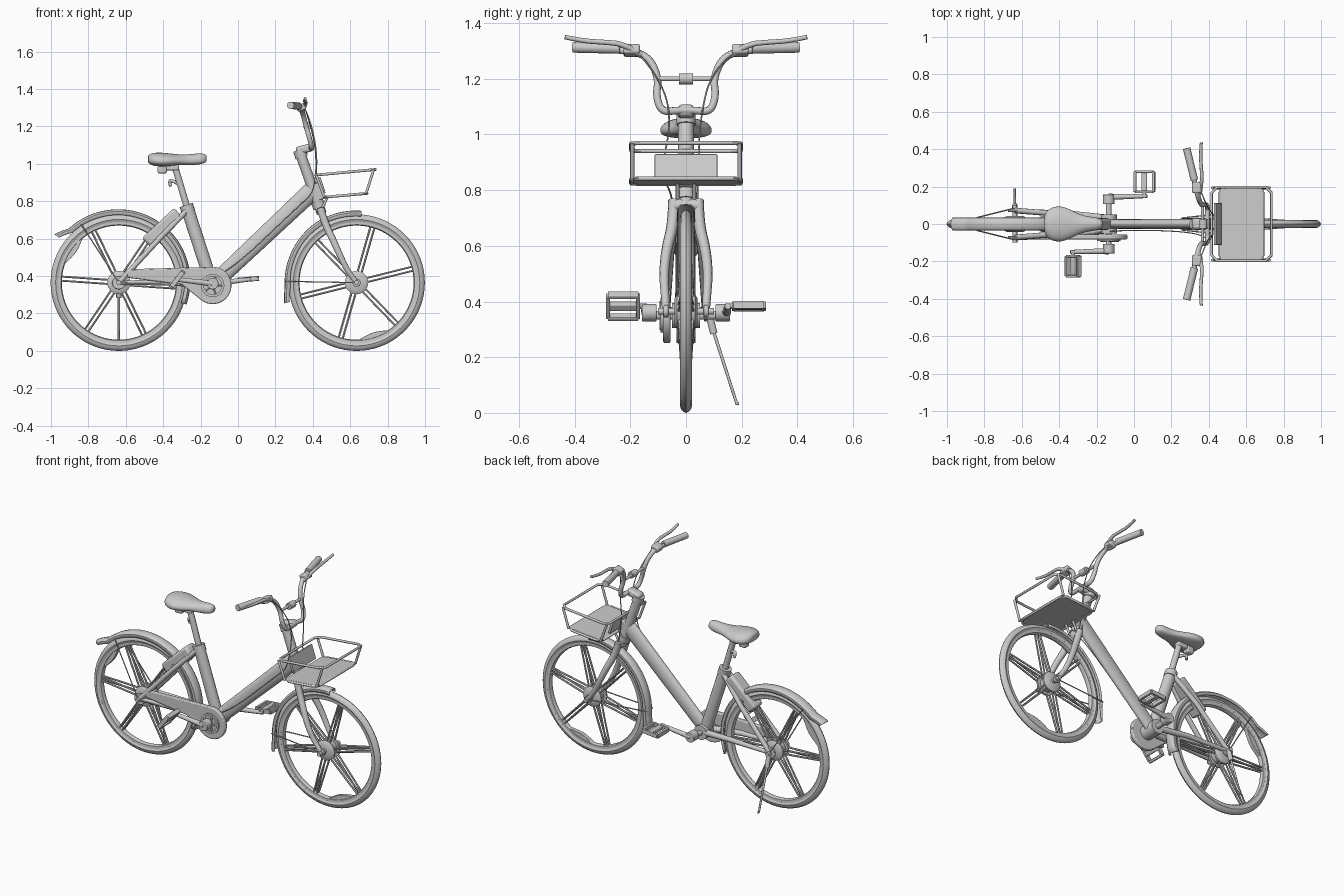
import bpy, bmesh
from math import sin, cos, pi, radians
from mathutils import Vector

if "Cube" in bpy.data.objects:
    bpy.data.objects.remove(bpy.data.objects["Cube"])

def finish(name, me, angle=40):
    ob = bpy.data.objects.new(name, me)
    bpy.context.collection.objects.link(ob)
    bpy.ops.object.select_all(action='DESELECT')
    ob.select_set(True)
    bpy.context.view_layer.objects.active = ob
    bpy.ops.object.shade_smooth_by_angle(angle=radians(angle))
    return ob

def mesh_obj(name, verts, faces, angle=40):
    me = bpy.data.meshes.new(name)
    me.from_pydata(verts, [], faces)
    bm = bmesh.new()
    bm.from_mesh(me)
    bmesh.ops.recalc_face_normals(bm, faces=bm.faces)
    bm.to_mesh(me)
    bm.free()
    return finish(name, me, angle)

def tube(name, paths, r, radii=None, smooth=False, cyclic=False, res=3):
    """Round tubes along one or several point paths, turned into a mesh."""
    cu = bpy.data.curves.new(name, 'CURVE')
    cu.dimensions, cu.bevel_depth, cu.bevel_resolution, cu.use_fill_caps = '3D', r, res, True
    for pts in paths:
        sp = cu.splines.new('NURBS' if smooth else 'POLY')
        sp.points.add(len(pts) - 1)
        for i, p in enumerate(pts):
            sp.points[i].co = (*p, 1)
            sp.points[i].radius = radii[i] if radii else 1
        sp.use_cyclic_u = cyclic
        if smooth:
            sp.order_u, sp.use_endpoint_u, sp.resolution_u = 3, True, 6
    tmp = bpy.data.objects.new(name, cu)
    bpy.context.collection.objects.link(tmp)
    me = bpy.data.meshes.new_from_object(tmp.evaluated_get(bpy.context.evaluated_depsgraph_get()))
    bpy.data.objects.remove(tmp)
    return finish(name, me)

def grid_faces(n, m, closed_n, closed_m):
    return [(i*m + j, i*m + (j+1) % m, (i+1) % n*m + (j+1) % m, (i+1) % n*m + j)
            for i in range(n if closed_n else n-1) for j in range(m if closed_m else m-1)]

def lathe(name, profile, x, z, y=0, seg=48):
    """Closed (radius, y) profile turned round an axis along y."""
    v = [(x + r*cos(2*pi*i/seg), y + h, z + r*sin(2*pi*i/seg)) for i in range(seg) for r, h in profile]
    return mesh_obj(name, v, grid_faces(seg, len(profile), True, True))

def prism(name, pts, y0, y1, bevel=0.003):
    n = len(pts)
    v = [(a, y, b) for y in (y0, y1) for a, b in pts]
    f = [tuple(range(n)), tuple(range(n, 2*n))] + [(i, (i+1) % n, n+(i+1) % n, n+i) for i in range(n)]
    ob = mesh_obj(name, v, f)
    m = ob.modifiers.new('bevel', 'BEVEL')
    m.width, m.segments, m.limit_method = bevel, 2, 'ANGLE'

def disc(name, x, y0, y1, z, r, seg=28):
    prism(name, [(x + r*cos(2*pi*i/seg), z + r*sin(2*pi*i/seg)) for i in range(seg)], y0, y1)

def box(name, c, size, tilt=0, bevel=0.004):
    """Bevelled box, tilted in the side plane."""
    (hx, hy, hz), t = (s/2 for s in size), radians(tilt)
    prism(name, [(c[0] + a*hx*cos(t) - b*hz*sin(t), c[2] + a*hx*sin(t) + b*hz*cos(t))
                 for a, b in ((-1, -1), (1, -1), (1, 1), (-1, 1))], c[1]-hy, c[1]+hy, bevel)

def fender(name, cx, cz, stations, w, n=40):
    """U-section swept over (angle, radius) stations."""
    v, sec = [], [(-1, -.03), (-.95, -.012), (-.6, -.002), (0, 0), (.6, -.002), (.95, -.012), (1, -.03)]
    for i in range(n + 1):
        t = i/n*(len(stations)-1)
        k = min(int(t), len(stations)-2)
        a, r = (stations[k][q]*(1-t+k) + stations[k+1][q]*(t-k) for q in (0, 1))
        v += [(cx + (r+d)*cos(radians(a)), y*w, cz + (r+d)*sin(radians(a))) for y, d in sec]
    mesh_obj(name, v, grid_faces(n+1, len(sec), False, False)).modifiers.new('thickness', 'SOLIDIFY').thickness = .004

RX, FX, WZ, BX, BZ = -.637, .634, .365, -.135, .35   # axles and crank centre

# Wheels
for name, cx, a0, patch in (('rear', RX, -4, 145), ('front', FX, 14, -72)):
    lathe(name + '_tyre', [(.325, -.016), (.338, -.022), (.352, -.018), (.362, -.008), (.365, 0), (.362, .008),
                           (.352, .018), (.338, .022), (.325, .016)], cx, WZ, seg=72)
    lathe(name + '_rim', [(.305, -.008), (.31, -.015), (.328, -.016), (.328, .016), (.31, .015), (.305, .008)], cx, WZ, seg=72)
    disc(name + '_hub', cx, -.03, .03, WZ, .045)
    for s in (-1, 1):
        lathe(name + '_hub_flange', [(.01, s*.02), (.062, s*.02), (.062, s*.032), (.045, s*.042), (.01, s*.042)], cx, WZ, seg=32)
    tube(name + '_axle', [[(cx, -.1, WZ), (cx, .1, WZ)]], .013)
    rods, c = [], Vector((cx, 0, WZ))
    for k in range(24):
        a, q, s = radians(a0 + 60*(k // 4)), k % 2*2 - 1, k // 2 % 2*2 - 1
        d, p = Vector((cos(a), 0, sin(a))), Vector((-sin(a), 0, cos(a)))*q*.011
        rods.append([c + d*.05 + p + Vector((0, s*.025, 0)), c + d*.31 + p + Vector((0, s*.008, 0))])
    tube(name + '_spokes', rods, .0058, res=1)
    arc = [(patch - 20 + 4*i, .318 - .037*sin(pi*i/10)) for i in range(11)] + [(patch + 20 - 4*i, .32) for i in range(1, 10)]
    prism(name + '_rim_patch', [(cx + r*cos(radians(a)), WZ + r*sin(radians(a))) for a, r in arc], -.013, .013, .002)

# Fenders and their wire stays
fender('rear_fender', RX, WZ, [(-18, .38), (40, .388), (90, .392), (133, .395), (143, .43)], .035)
fender('front_fender', FX, WZ, [(86, .385), (120, .388), (160, .385), (184, .385), (196, .402)], .032)
tube('rear_fender_stays', [[(RX, s*.085, WZ), (-.84, s*.034, .68)] for s in (-1, 1)], .0035, res=1)
tube('front_fender_stays', [[(FX, s*.075, WZ), (.255, s*.032, .372)] for s in (-1, 1)], .0035, res=1)

# Main frame tubes
tube('down_tube', [[(-.13, 0, .36), (.395, 0, .855)]], .048, [.9, 1.05], res=6).scale.y = .58
tube('seat_tube', [[(-.14, 0, .36), (-.272, 0, .765)]], .035, res=6).scale.y = .9
tube('seat_tube_collar', [[(-.264, 0, .74), (-.277, 0, .78)]], .037, res=6)
tube('seat_post', [[(-.27, 0, .76), (-.337, 0, .985)]], .0185)
tube('seat_clamp_lever', [[(-.315, 0, .89), (-.345, .02, .91), (-.37, .03, .91), (-.36, .035, .88)]], .009, smooth=True)
box('seat_clamp', (-.35, 0, .98), (.07, .04, .03), 0, .008)
box('seat_rear_clip', (-.405, 0, .97), (.05, .045, .045), 0, .01)
tube('head_tube', [[(.335, 0, 1.05), (.43, 0, .78)]], .028, res=6)
for a, b in (((.327, 0, 1.075), (.341, 0, 1.035)), ((.422, 0, .80), (.437, 0, .765))):
    tube('headset_cup', [[a, b]], .034, res=6)
tube('bottom_bracket', [[(BX, -.05, BZ), (BX, .05, BZ)]], .045, res=6)
for s in (-1, 1):
    tube('chain_stay', [[(RX, s*.07, WZ), (-.35, s*.055, .365), (BX, s*.03, BZ)]], .015, [.8, 1.1, 1.3])
    tube('seat_stay', [[(RX, s*.072, WZ), (-.42, s*.055, .60), (-.275, s*.02, .75)]], .015)
    disc('dropout', RX, s*.064, s*.076, WZ, .036)
box('rear_lock', (-.405, 0, .66), (.235, .085, .066), 43, .014)
tube('rear_lock_bridge', [[(-.42, -.05, .62), (-.42, .05, .62)]], .012)

# Chain case: big round front end, slim tail
case = [(-.585, .39), (-.60, .415), (-.58, .437)]
case += [(BX + .1*cos(radians(a)), BZ + .1*sin(radians(a))) for a in range(85, -126, -10)] + [(-.30, .355)]
prism('chain_case', case, -.082, -.056, .006)
lathe('chain_ring', [(.048, -.006), (.062, -.006), (.062, .006), (.048, .006)], BX, BZ, -.086, 36)
tube('chain_ring_arms', [[(BX, -.088, BZ), (BX + .054*cos(a), -.088, BZ + .054*sin(a))]
                         for a in (2*pi*k/5 for k in range(5))], .007, res=1)

# Cranks and pedals
tube('crank_axle', [[(BX, -.15, BZ), (BX, .15, BZ)]], .016)
for s, px, pz, tilt in ((1, .055, .383, 5), (-1, -.325, .383, 52)):
    disc('crank_boss', BX, s*.106, s*.158, BZ + .01, .031)
    tube('crank_arm', [[(BX, s*.145, BZ + .01), (px + s*.015, s*.15, pz)]], .014, [1.2, .8])
    tube('pedal_spindle', [[(px, s*.14, pz), (px, s*.28, pz)]], .01)
    t = radians(tilt)
    for u in (-.05, .05):
        box('pedal_bar', (px + u*cos(t), s*.226, pz + u*sin(t)), (.016, .11, .028), tilt, .003)
    for y in (.172, .28):
        box('pedal_end', (px, s*y, pz), (.10, .014, .026), tilt, .003)
    box('pedal_middle', (px, s*.226, pz), (.03, .1, .024), tilt, .004)

# Kickstand
tube('kickstand_mount', [[(RX, .08, .365), (RX, .10, .285)]], .014)
tube('kickstand_leg', [[(RX, .09, .32), (RX, .182, .034), (RX, .19, .033)]], .0065)

# Seat: lofted sections (x, half width, top, bottom)
secs = [(-.482, .025, 1.04, 1.01), (-.475, .065, 1.054, .998), (-.44, .092, 1.062, .986), (-.39, .098, 1.06, .985),
        (-.34, .08, 1.053, .992), (-.29, .05, 1.049, .995), (-.23, .038, 1.055, .992), (-.19, .034, 1.058, 1.0),
        (-.172, .024, 1.05, 1.008), (-.167, .008, 1.04, 1.018)]
m, sv = 20, []
for x, w, hi, lo in secs:
    for j in range(m):
        c, s = cos(2*pi*j/m), sin(2*pi*j/m)
        z = lo + (hi-lo)*.4
        sv.append((x, w*c, z + (s*(hi-z) if s > 0 else -abs(s)**.6*(z-lo))))
ends = [tuple(range(m)), tuple(range((len(secs)-1)*m, len(secs)*m))]
mesh_obj('seat', sv, grid_faces(len(secs), m, False, True) + ends, 60).modifiers.new('smooth', 'SUBSURF').levels = 1

# Fork
tube('fork_steerer', [[(.425, 0, .80), (.447, 0, .735)]], .028)
tube('fork_crown', [[(.445, -.045, .745), (.445, .045, .745)]], .026)
for s in (-1, 1):
    tube('fork_leg', [[(.44, s*.043, .765), (.465, s*.045, .68), (.51, s*.07, .59), (.55, s*.08, .50), (.59, s*.075, .42),
                       (FX, s*.072, WZ)]], .019, [1.1, 1.1, 1, .9, .8, .7], smooth=True)
    disc('fork_end', FX, s*.062, s*.08, WZ, .022)

# Stem, handlebar, grips and brake levers
box('stem', (.355, 0, 1.079), (.09, .058, .044), 14, .014)
half = [(.39, .03, 1.087), (.396, .088, 1.08), (.382, .108, 1.14), (.364, .098, 1.2), (.346, .13, 1.275), (.33, .20, 1.305), (.285, .39, 1.312)]
tube('handlebar', [[(x, -y, z) for x, y, z in reversed(half)] + half], .0135, smooth=True)
tube('handlebar_cross_tube', [[(.366, -.1, 1.2), (.366, .1, 1.2)]], .009)
tube('cross_tube_pad', [[(.37, -.025, 1.2), (.37, .025, 1.2)]], .021, [1, 1])
for s in (-1, 1):
    tube('grip', [[(.323, s*.235, 1.309), (.281, s*.405, 1.313)]], .02)
    box('brake_clamp', (.338, s*.195, 1.302), (.05, .06, .036), 20, .008)
    tube('brake_lever', [[(.345, s*.16, 1.285), (.365, s*.22, 1.325), (.36, s*.30, 1.332), (.355, s*.37, 1.336),
                          (.36, s*.435, 1.35)]], .01, [1.2, 1, .9, .9, .8], smooth=True)

# Basket: rails, posts, floor and back plate
def loop(x0, z0, x1, z1, c=.03, w=.197):
    ring = [(c, -w), (x1-x0-c, -w), (x1-x0, c-w), (x1-x0, w-c), (x1-x0-c, w), (c, w), (0, w-c), (0, c-w)]
    return [[(x0 + u, y, z0 + (z1-z0)*u/(x1-x0)) for u, y in ring]]
tube('basket_top_rail', loop(.415, .94, .735, .97), .0075, cyclic=True)
tube('basket_bottom_rail', loop(.46, .822, .69, .842), .0075, cyclic=True)
tube('basket_posts', [p for s in (-1, 1) for p in ([(.725, s*.193, .968), (.685, s*.193, .842)],
                                                   [(.418, s*.193, .94), (.462, s*.193, .822)])], .0075)
box('basket_floor', (.575, 0, .834), (.235, .38, .008), 5, .002)
box('basket_back_plate', (.447, 0, .885), (.016, .225, .09), 18, .003)
box('basket_bracket', (.425, 0, .85), (.05, .05, .09), 18, .006)
tube('basket_supports', [[(.48, s*.03, .824), (.45, s*.03, .765)] for s in (-1, 1)], .007)

# Cables
tube('front_brake_cable', [[(.36, .17, 1.29), (.39, .09, 1.23), (.425, .05, 1.05), (.415, .045, .9), (.45, .04, .74)]], .003, smooth=True, res=1)
tube('rear_brake_cable', [[(.36, -.17, 1.29), (.39, -.09, 1.2), (.42, -.05, 1.05), (.41, -.095, .85), (.33, -.04, .78),
                           (-.1, -.03, .37), (-.35, -.07, .36), (RX, -.085, WZ)]], .003, smooth=True, res=1)
